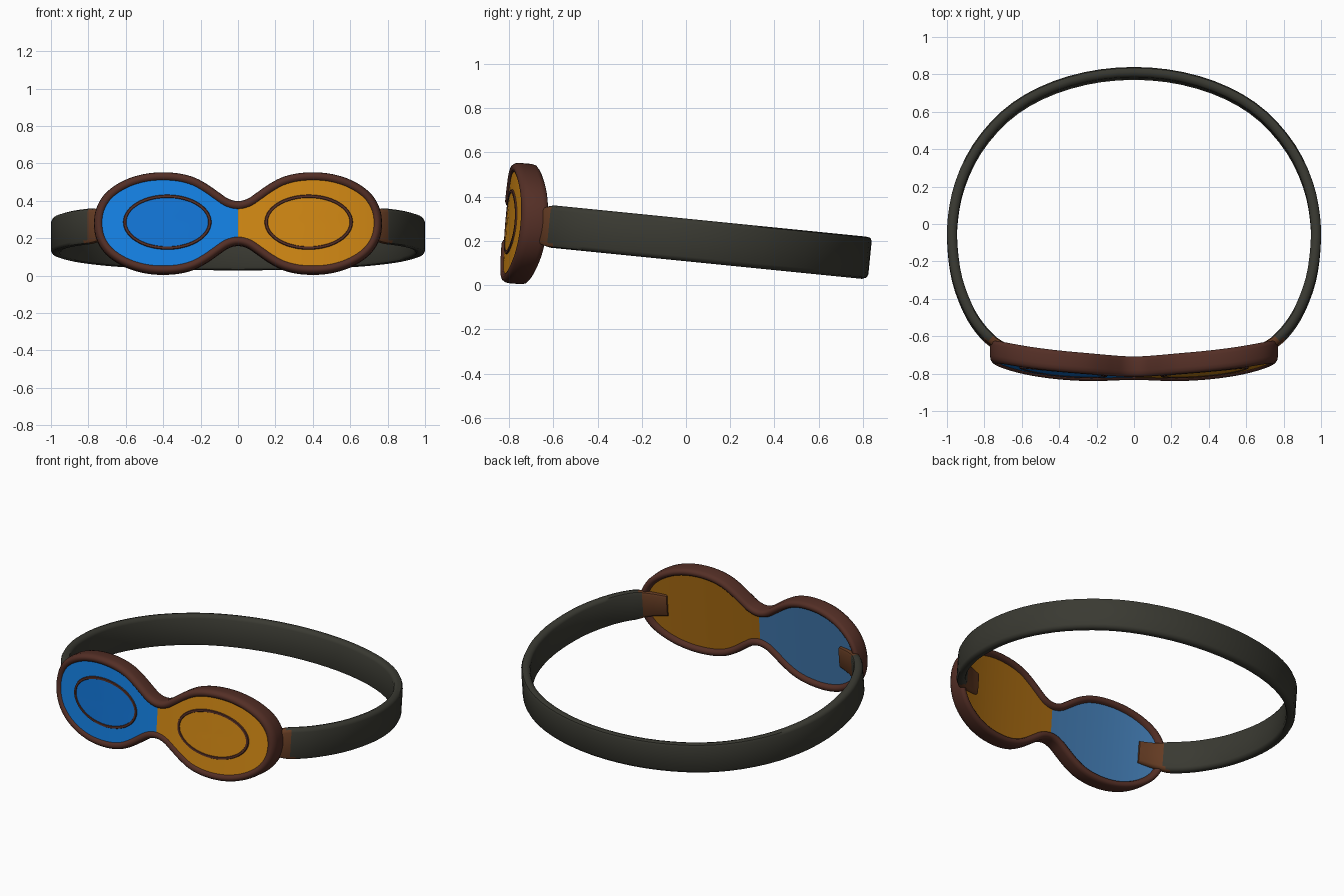
import bpy, bmesh, math
from mathutils import Vector

if "Cube" in bpy.data.objects:
    bpy.data.objects.remove(bpy.data.objects["Cube"])

ZC = 0.283  # height of the eyepiece centre line


def mat(name, r, g, b):
    m = bpy.data.materials.new(name)
    m.diffuse_color = (r, g, b, 1)
    m.use_nodes = True
    m.node_tree.nodes["Principled BSDF"].inputs["Base Color"].default_value = m.diffuse_color
    return m


FRAME = mat("frame brown", 0.088, 0.028, 0.019)
STRAP = mat("strap charcoal", 0.042, 0.042, 0.032)
TAB = mat("tab brown", 0.13, 0.045, 0.017)
BLUE = mat("lens blue", 0.007, 0.22, 0.78)
DEEP = mat("inner blue", 0.006, 0.18, 0.68)
ORANGE = mat("lens orange", 0.65, 0.25, 0.007)
BACK_BLUE = mat("back blue", 0.055, 0.20, 0.45)
BACK_ORANGE = mat("back orange", 0.40, 0.15, 0.006)


def make(name, verts, faces, mats, rule=None, angle=40):
    me = bpy.data.meshes.new(name)
    me.from_pydata([tuple(v) for v in verts], [], faces)
    for m in mats:
        me.materials.append(m)
    if rule:
        for p in me.polygons:
            p.material_index = rule(p.center)
    ob = bpy.data.objects.new(name, me)
    bpy.context.collection.objects.link(ob)
    bpy.ops.object.select_all(action='DESELECT')
    ob.select_set(True)
    bpy.context.view_layer.objects.active = ob
    bpy.ops.object.shade_smooth_by_angle(angle=math.radians(angle))
    return ob


def fix_normals(ob):
    bm = bmesh.new()
    bm.from_mesh(ob.data)
    bmesh.ops.recalc_face_normals(bm, faces=bm.faces)
    bm.to_mesh(ob.data)
    bm.free()


def spline(pts, n):
    """Catmull-Rom through open points."""
    p = [Vector(q) for q in pts]
    p = [2 * p[0] - p[1]] + p + [2 * p[-1] - p[-2]]
    out = []
    for i in range(1, len(p) - 2):
        a, b, c, d = p[i - 1:i + 3]
        for k in range(n):
            t = k / n
            out.append(0.5 * (2 * b + (c - a) * t + (2 * a - 5 * b + 4 * c - d) * t * t
                              + (3 * b - a - 3 * c + d) * t ** 3))
    return out + [p[-2]]


def place(x, z, d):
    """Front view point plus depth -> wrapped, leaning eyepiece surface."""
    y = -0.85 + 0.085 * x * x + 0.1 * x ** 4 + 0.085 * z + d * (1 + 0.15 * x * x)
    return Vector((x, y, z - 0.085 * d))


def bridge(rings, n, closed):
    faces = []
    for i in range(rings if closed else rings - 1):
        j = (i + 1) % rings
        for k in range(n):
            l = (k + 1) % n
            faces.append((i * n + k, j * n + k, j * n + l, i * n + l))
    return faces


# Figure-eight outline (x, half height), right half mirrored to the left
half = [(0, .118), (.05, .13), (.1, .163), (.16, .205), (.23, .243), (.31, .265), (.4, .272),
        (.49, .265), (.58, .241), (.66, .2), (.72, .147), (.758, .078), (.77, 0)]
half = [(-.05, .13)] + half + [(.758, -.078)]
right = spline(half, 4)[4:-4]
top = [Vector((-p.x, p.y)) for p in reversed(right[1:])] + right
outline = top + [Vector((p.x, -p.y)) for p in reversed(top[1:-1])]
N = len(outline)
normals = []
for i in range(N):
    t = outline[(i + 1) % N] - outline[i - 1]
    normals.append(Vector((-t.y, t.x)).normalized())

# Rounded frame rim swept along the outline: (inset, depth)
rim = [(.045, .016), (.038, .006), (.024, 0), (.012, .004), (.003, .016), (0, .032), (0, .085),
       (.004, .101), (.014, .109), (.027, .109), (.037, .102), (.043, .088)]
verts = []
for p, nr in zip(outline, normals):
    for inset, d in rim:
        q = p - nr * inset
        verts.append(place(q.x, ZC + q.y, d))
fix_normals(make("goggle_frame", verts, bridge(N, len(rim), True), [FRAME], angle=60))


# Lens panels: columns between the upper and lower inner outline
def lens(name, depth, mats, flip):
    rows, verts, faces = 8, [], []
    for i in range(len(top)):
        q = top[i] - normals[i] * 0.041
        for r in range(rows + 1):
            verts.append(place(q.x, ZC + q.y * (1 - 2 * r / rows), depth))
    w = rows + 1
    for i in range(len(top) - 1):
        for r in range(rows):
            f = (i * w + r, i * w + r + 1, (i + 1) * w + r + 1, (i + 1) * w + r)
            faces.append(f[::-1] if flip else f)
    make(name, verts, faces, mats, lambda c: 0 if c.x < 0 else 1)


lens("front_lens", 0.013, [BLUE, ORANGE], False)
lens("back_lens", 0.088, [BACK_BLUE, BACK_ORANGE], True)

# Oval line and inner pane on each lens
S = 56
for side, cx, pane in (("left", -.378, DEEP), ("right", .378, ORANGE)):
    def oval(k, grow, d):
        a = 2 * math.pi * k / S
        return place(cx + (.227 + grow) * math.cos(a), .287 + (.138 + grow) * math.sin(a), d)
    prof = [(.009, .013), (.006, .007), (-.006, .007), (-.009, .013)]
    v = [oval(k, g, d) for k in range(S) for g, d in prof]
    fix_normals(make(side + "_oval_line", v, bridge(S, 4, True), [FRAME]))
    v = [place(cx, .287, .011)]
    for s in (.33, .67, 1):
        for k in range(S):
            a = 2 * math.pi * k / S
            v.append(place(cx + .227 * s * math.cos(a), .287 + .138 * s * math.sin(a), .011))
    f = [(0, 1 + k, 1 + (k + 1) % S) for k in range(S)]
    for r in range(2):
        for k in range(S):
            a, b = 1 + r * S + k, 1 + r * S + (k + 1) % S
            f.append((a, a + S, b + S, b))
    make(side + "_inner_pane", v, f, [pane])

# Head strap with brown end tabs tucked behind the lenses
path = [(.61, -.69), (.67, -.672), (.72, -.65), (.765, -.62), (.83, -.55), (.89, -.45), (.945, -.3),
        (.97, -.13), (.968, .03), (.93, .21), (.84, .4), (.69, .575), (.5, .698), (.26, .778),
        (0, .805)]
path = path + [(-x, y) for x, y in reversed(path[:-1])]
pts = spline(path, 3)
up = Vector((0, .1, 1)).normalized()
section = [(-.027, -.075), (-.02, -.09), (0, -.096), (.02, -.09), (.027, -.075),
           (.027, .075), (.02, .09), (0, .096), (-.02, .09), (-.027, .075)]
verts = []
for i, p in enumerate(pts):
    t = pts[min(i + 1, len(pts) - 1)] - pts[max(i - 1, 0)]
    out = Vector((t.y, -t.x, 0)).normalized()
    c = Vector((p.x, p.y, .27 - .1 * (p.y + .66)))
    taper = min(1, .72 + .28 * max(0, p.y + .69) / .08)
    for o, h in section:
        verts.append(c + out * o * min(1, taper) + up * h * taper)
n = len(section)
faces = bridge(len(pts), n, False)
faces += [tuple(range(n)), tuple((len(pts) - 1) * n + k for k in range(n))]
fix_normals(make("head_strap", verts, faces, [STRAP, TAB],
                 lambda c: 1 if c.y < -.61 else 0, angle=50))
